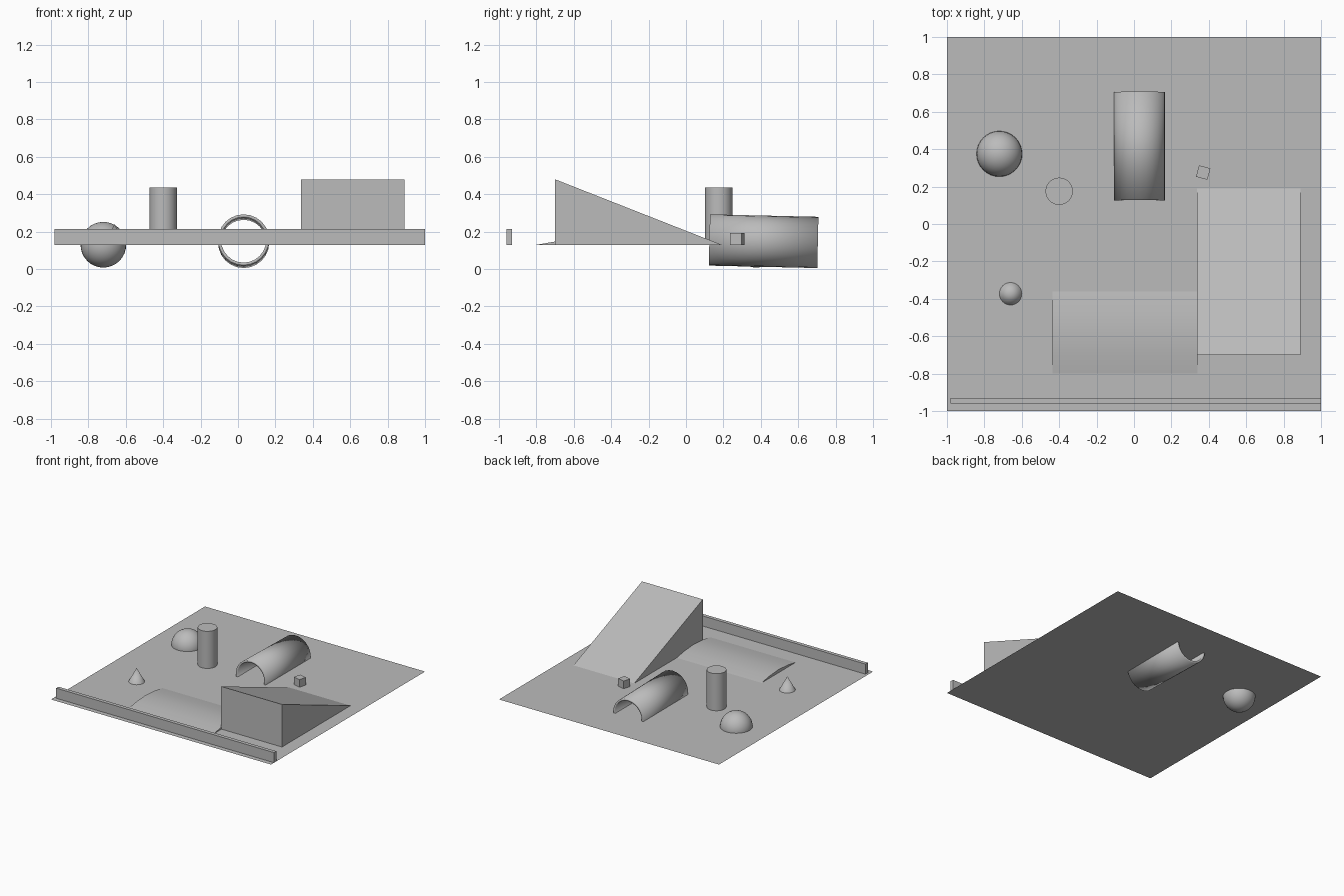
import bpy
import math

GROUND = 0.13

cube = bpy.data.objects.get("Cube")
if cube:
    bpy.data.objects.remove(cube, do_unlink=True)

grey = bpy.data.materials.new("plain grey")
grey.use_nodes = True
grey.diffuse_color = (0.5, 0.5, 0.5, 1)
grey.node_tree.nodes["Principled BSDF"].inputs["Base Color"].default_value = (0.5, 0.5, 0.5, 1)


def finish(name, smooth=False):
    """Name the active object and give it its material and shading."""
    obj = bpy.context.object
    obj.name = name
    obj.data.materials.clear()
    obj.data.materials.append(grey)
    if smooth:
        bpy.ops.object.shade_smooth_by_angle(angle=math.radians(35))
    return obj


def box(name, size, center, turn=0):
    bpy.ops.mesh.primitive_cube_add(size=1, location=center, rotation=(0, 0, turn))
    bpy.context.object.scale = size
    return finish(name)


def extrude_x(name, profile, x0, x1, smooth=False):
    """Closed prism from a (y, height) profile, extruded along x."""
    n = len(profile)
    verts = [(x, y, GROUND + h) for x in (x0, x1) for y, h in profile]
    faces = [(i, (i + 1) % n, n + (i + 1) % n, n + i) for i in range(n)]
    faces += [tuple(reversed(range(n))), tuple(range(n, 2 * n))]
    mesh = bpy.data.meshes.new(name)
    mesh.from_pydata(verts, [], faces)
    obj = bpy.data.objects.new(name, mesh)
    bpy.context.collection.objects.link(obj)
    bpy.ops.object.select_all(action='DESELECT')
    bpy.context.view_layer.objects.active = obj
    obj.select_set(True)
    bpy.ops.object.mode_set(mode='EDIT')
    bpy.ops.mesh.select_all(action='SELECT')
    bpy.ops.mesh.normals_make_consistent(inside=False)
    bpy.ops.object.mode_set(mode='OBJECT')
    return finish(name, smooth)


# Ground sheet
bpy.ops.mesh.primitive_plane_add(size=2, location=(0, 0, GROUND))
finish("ground")

# Low wall along the front, and a small turned block
box("front_wall", (1.98, 0.03, 0.083), (0.01, -0.945, GROUND + 0.0415))
box("small_block", (0.063, 0.063, 0.063), (0.37, 0.275, GROUND + 0.0315), math.radians(-15))

# Steep ramp and shallow bump
extrude_x("ramp", [(-0.70, 0), (0.19, 0), (-0.70, 0.35)], 0.337, 0.89)
extrude_x("low_bump", [(-0.80, 0), (-0.36, 0), (-0.46, 0.017), (-0.58, 0.026), (-0.70, 0.017)],
          -0.435, 0.34, True)

# Post, cone and half-sunk ball
bpy.ops.mesh.primitive_cylinder_add(vertices=32, radius=0.073, depth=0.305,
                                    location=(-0.40, 0.175, GROUND + 0.1525))
finish("post", True)
bpy.ops.mesh.primitive_cone_add(vertices=32, radius1=0.06, depth=0.11,
                                location=(-0.66, -0.373, GROUND + 0.055))
finish("cone", True)
bpy.ops.mesh.primitive_uv_sphere_add(segments=32, ring_count=16, radius=0.122,
                                     location=(-0.72, 0.375, GROUND))
finish("ball", True)

# Half-sunk open tunnel, tipped slightly down at the back
bpy.ops.mesh.primitive_cylinder_add(vertices=24, radius=0.137, depth=0.58, end_fill_type='NOTHING',
                                    location=(0.03, 0.415, 0.149),
                                    rotation=(math.radians(91.3 - 2.6), 0, 0))
tunnel = finish("tunnel", True)
shell = tunnel.modifiers.new("thickness", 'SOLIDIFY')
shell.thickness = 0.016
shell.offset = -1
